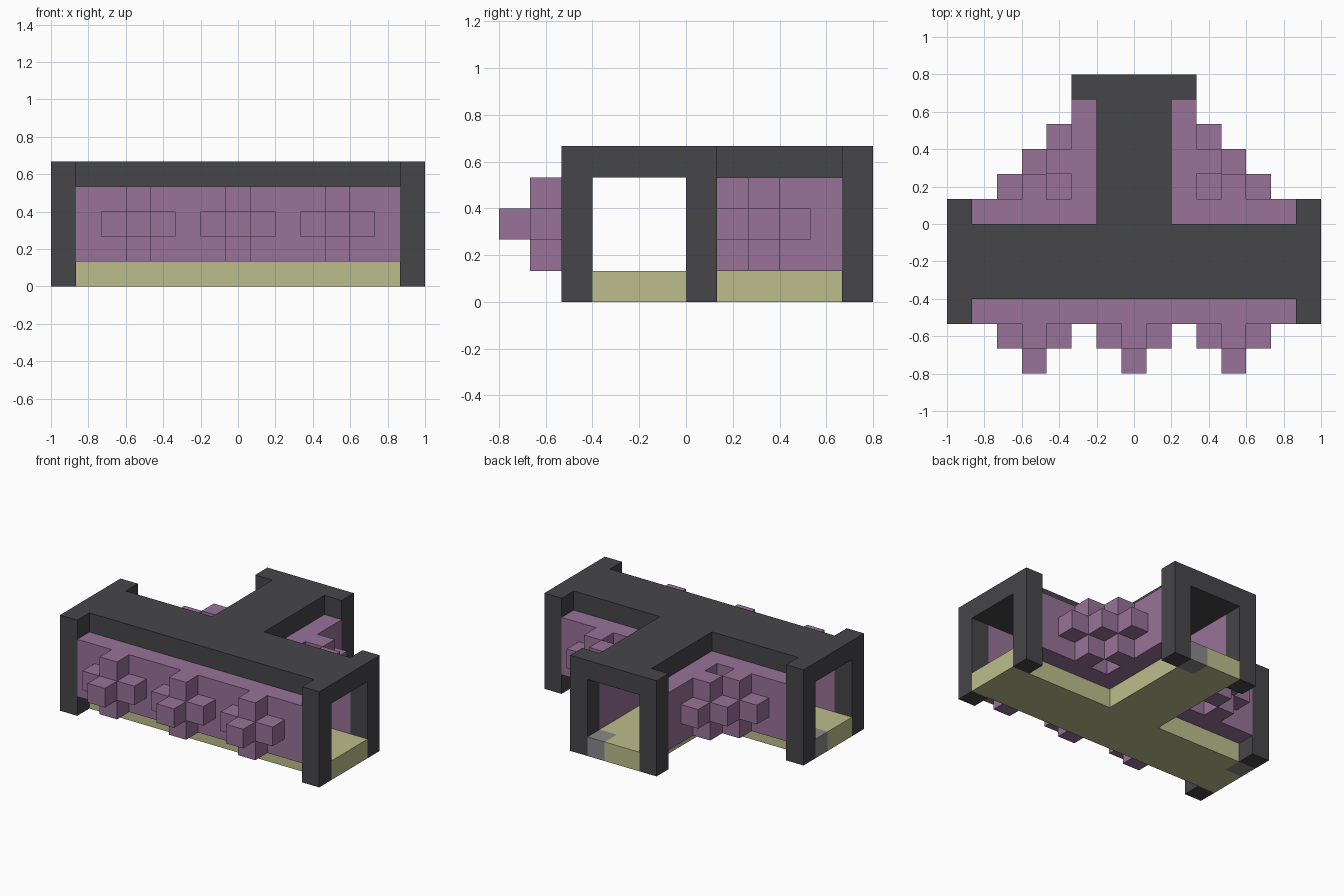
import bpy, bmesh
from mathutils import Matrix, Vector

old = bpy.data.objects.get("Cube")
if old:
    bpy.data.objects.remove(old, do_unlink=True)

U = 2 / 15  # one block


def material(name, r, g, b):
    m = bpy.data.materials.new(name)
    m.use_nodes = True
    m.diffuse_color = (r, g, b, 1)
    m.node_tree.nodes["Principled BSDF"].inputs["Base Color"].default_value = (r, g, b, 1)
    return m


DARK = material("charcoal", 0.061, 0.061, 0.067)
PURPLE = material("dusty purple", 0.314, 0.171, 0.314)
SAND = material("pale olive", 0.503, 0.515, 0.263)
GREY = material("mid grey", 0.25, 0.25, 0.25)


def blocks(name, mat, *boxes):
    """One object from boxes given as (x, y, z, width, depth, height) in blocks."""
    bm = bmesh.new()
    for x, y, z, w, d, h in boxes:
        centre = Vector((x + w / 2 - 7.5, y + d / 2 - 6, z + h / 2)) * U
        size = Vector((w, d, h)) * U
        bmesh.ops.create_cube(bm, size=1, matrix=Matrix.LocRotScale(centre, None, size))
    mesh = bpy.data.meshes.new(name)
    bm.to_mesh(mesh)
    bm.free()
    mesh.materials.append(mat)
    obj = bpy.data.objects.new(name, mesh)
    bpy.context.collection.objects.link(obj)
    return obj


def flip(box):
    """Mirror a box across the middle of the model."""
    x, y, z, w, d, h = box
    return (15 - x - w, y, z, w, d, h)


# T-shaped floor with two grey corner blocks at the openings
blocks("floor", SAND, (1, 3, 0, 14, 3, 1), (0, 3, 0, 1, 2, 1),
       (6, 6, 0, 3, 5, 1), (6, 11, 0, 2, 1, 1))
blocks("floor_markers", GREY, (0, 5, 0, 1, 1, 1), (8, 11, 0, 1, 1, 1))

# T-shaped roof
blocks("roof", DARK, (0, 3, 4, 15, 3, 1), (6, 6, 4, 3, 6, 1))

# Door frame posts at the three open ends
post = {"front_post": (14, 2, 0, 1, 1, 5), "rear_post": (14, 6, 0, 1, 1, 5),
        "branch_post": (9, 11, 0, 1, 1, 5)}
for name, box in post.items():
    blocks("left_" + name, DARK, box)
    blocks("right_" + name, DARK, flip(box))

# Walls
blocks("front_wall", PURPLE, (1, 2, 1, 13, 1, 3))
rear, branch = (9, 6, 1, 5, 1, 3), (9, 7, 1, 1, 4, 3)
blocks("left_rear_wall", PURPLE, rear, branch)
blocks("right_rear_wall", PURPLE, flip(rear), flip(branch))

# Three cross-shaped studs on the front wall
for side, x in (("right", 3), ("middle", 7), ("left", 11)):
    blocks(side + "_front_stud", PURPLE, (x, 1, 1, 1, 1, 3), (x - 1, 1, 2, 1, 1, 1),
           (x + 1, 1, 2, 1, 1, 1), (x, 0, 2, 1, 1, 1))

# Paired crosses sharing a tip in each rear inner corner
corner = [(11, 7, 1, 1, 1, 3), (10, 8, 1, 1, 1, 3)]
corner += [(x, y, 2, 1, 1, 1) for x, y in ((10, 7), (12, 7), (10, 9), (11, 8))]
blocks("left_corner_stud", PURPLE, *corner)
blocks("right_corner_stud", PURPLE, *map(flip, corner))
